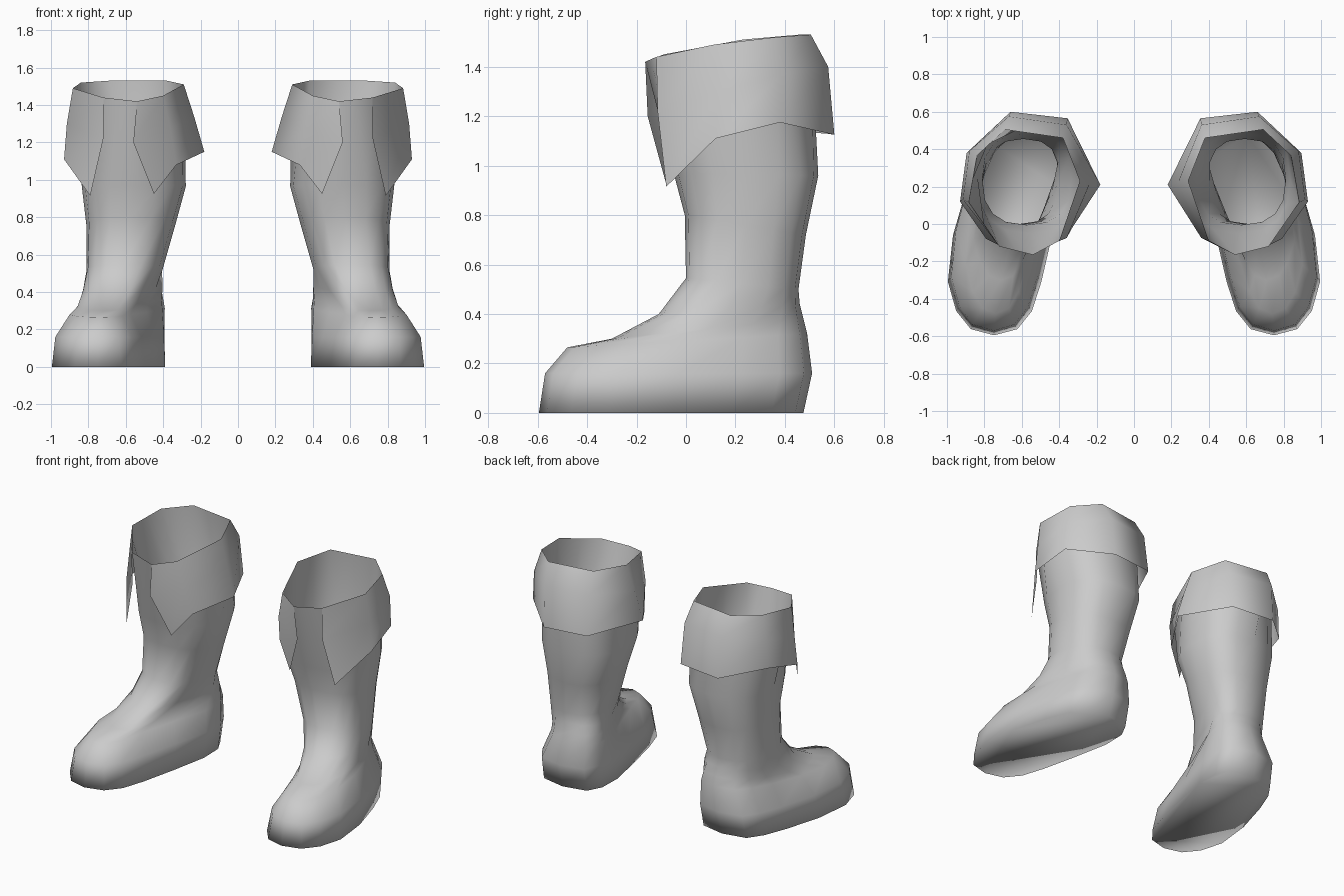
import bpy, math

if "Cube" in bpy.data.objects:
    bpy.data.objects.remove(bpy.data.objects["Cube"])

leather = bpy.data.materials.new("grey_leather")
leather.diffuse_color = (0.6, 0.6, 0.6, 1)
leather.use_nodes = True
leather.node_tree.nodes["Principled BSDF"].inputs["Base Color"].default_value = leather.diffuse_color

SIDES = 16

# Boot sections, sole to shin:
# (toe centre x, toe half width, heel centre x, heel half width,
#  front y, back y, front z, back z, heel squareness: lower is squarer)
SECTIONS = [
    (.748, .268, .605, .262, -.595, .475, 0, 0, .5),
    (.75, .24, .60, .258, -.57, .51, .16, .16, .5),
    (.74, .15, .565, .242, -.48, .49, .265, .32, .65),
    (.71, .135, .565, .232, -.30, .475, .30, .38, .7),
    (.66, .165, .575, .222, -.11, .46, .40, .44, .75),
    (.612, .203, .592, .203, 0, .455, .545, .50, .8),
    (.573, .238, .573, .238, -.005, .485, .80, .72, .8),
    (.557, .278, .557, .278, -.05, .535, .97, .96, .8),
]

# Folded cuff: eight columns running from the inner flap round the back
# to the outer flap, as rim, fold and hem
RIM = [(.54, -.165, 1.42), (.40, -.09, 1.45), (.29, .23, 1.51), (.38, .46, 1.53),
       (.69, .505, 1.53), (.84, .365, 1.52), (.883, .115, 1.49), (.72, -.12, 1.44)]
FOLD = [(.56, -.155, 1.20), (.36, -.075, 1.27), (.235, .22, 1.34), (.36, .53, 1.40),
        (.67, .575, 1.40), (.88, .39, 1.37), (.915, .13, 1.30), (.72, -.115, 1.22)]
HEM = [(.45, -.08, .925), (.33, -.02, 1.08), (.18, .21, 1.15), (.355, .565, 1.13),
       (.66, .60, 1.125), (.895, .38, 1.175), (.93, .12, 1.11), (.79, -.08, .915)]


def lerp(a, b, t):
    return a + (b - a) * t


def power(v, p=.8):
    return math.copysign(abs(v) ** p, v)


def section(xf, wf, xb, wb, yf, yb, zf, zb, square):
    """Rounded, tapering foot-shaped ring, starting at the toe."""
    ring = []
    for k in range(SIDES):
        a = 2 * math.pi * k / SIDES
        s = math.sin(a) if k % (SIDES // 2) else 0
        t = .5 - .5 * power(math.cos(a))
        s = power(s, square if t > .5 else .8)
        u = max(0, (t - .2) / .8)
        bend = u * u * (3 - 2 * u)
        ring.append((lerp(xf, xb, bend) + s * lerp(wf, wb, t),
                     lerp(yf, yb, t), lerp(zf, zb, t)))
    return ring


def rim_ring():
    """Boot top: the cuff rim points and the midpoints between them."""
    ring = []
    for k in range(SIDES):
        f = (-k * len(RIM) / SIDES) % len(RIM)
        i = int(f)
        a, b = RIM[i], RIM[(i + 1) % len(RIM)]
        ring.append(tuple(lerp(p, q, f - i) for p, q in zip(a, b)))
    return ring


def loft(name, rows, side, closed, cap=False):
    n = len(rows[0])
    verts = [(side * x, y, z) for row in rows for x, y, z in row]
    faces = []
    for r in range(len(rows) - 1):
        for k in range(n if closed else n - 1):
            j = (k + 1) % n
            faces.append((r * n + k, r * n + j, (r + 1) * n + j, (r + 1) * n + k))
    if cap:
        faces.append(tuple(reversed(range(n))))
    if side < 0:
        faces = [f[::-1] for f in faces]
    mesh = bpy.data.meshes.new(name)
    mesh.from_pydata(verts, [], faces)
    mesh.materials.append(leather)
    mesh.shade_smooth()
    obj = bpy.data.objects.new(name, mesh)
    bpy.context.collection.objects.link(obj)


# Mirrored pair of boots
for label, side in (("left", 1), ("right", -1)):
    loft(label + "_boot", [section(*s) for s in SECTIONS] + [rim_ring()],
         side, True, cap=True)
    loft(label + "_cuff", [RIM, FOLD, HEM], side, False)
